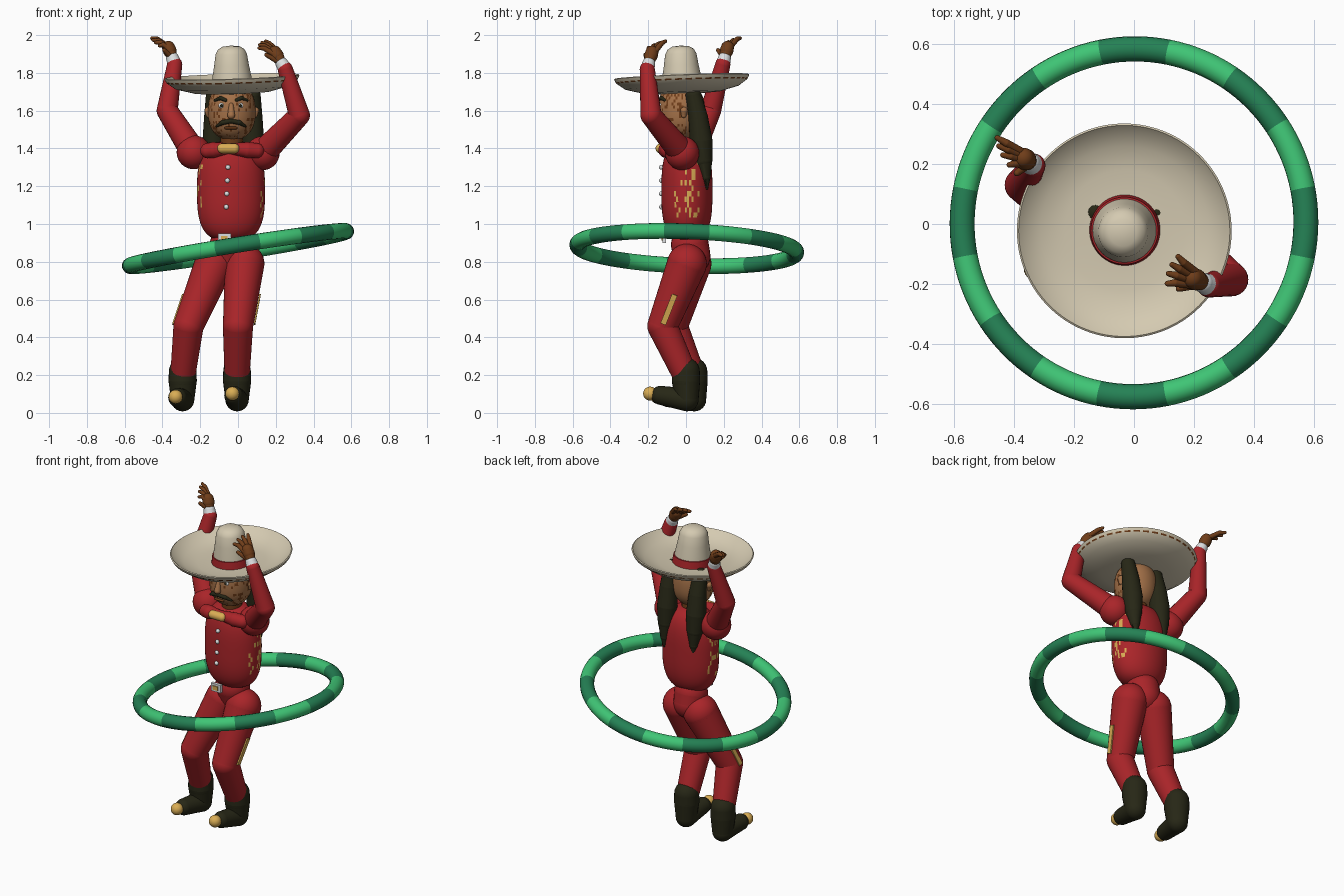
import bpy, bmesh, math, random
from mathutils import Vector, Matrix

random.seed(4)
cube = bpy.data.objects.get("Cube")
if cube:
    bpy.data.objects.remove(cube, do_unlink=True)


def material(name, *rgb):
    m = bpy.data.materials.new(name)
    m.use_nodes = True
    m.diffuse_color = (*rgb, 1)
    m.node_tree.nodes["Principled BSDF"].inputs["Base Color"].default_value = (*rgb, 1)
    return m


RED = material("red cloth", .40, .018, .022)
IVORY = material("ivory felt", .66, .59, .44)
GREEN = material("bright green", .05, .56, .18)
DARK_GREEN = material("dark green", .018, .22, .09)
BLACK = material("olive black", .02, .02, .008)
TAN = material("tan skin", .37, .165, .065)
BROWN = material("brown skin", .16, .047, .01)
GOLD = material("gold", .70, .42, .09)
SILVER = material("silver white", .72, .74, .75)


def finish(name, bm, *mats):
    bmesh.ops.remove_doubles(bm, verts=bm.verts, dist=1e-5)
    bmesh.ops.recalc_face_normals(bm, faces=bm.faces)
    me = bpy.data.meshes.new(name)
    bm.to_mesh(me)
    bm.free()
    for m in mats:
        me.materials.append(m)
    me.shade_smooth()
    me.set_sharp_from_angle(angle=math.radians(40))
    ob = bpy.data.objects.new(name, me)
    bpy.context.collection.objects.link(ob)
    return ob


def aligned(a, b):
    """Matrix at the middle of a-b with z along it."""
    d = b - a
    return Matrix.Translation((a + b) / 2) @ d.to_track_quat('Z', 'X').to_matrix().to_4x4()


def chain(name, points, mat, seg=24):
    """Balls at (x, y, z, radius) points, joined by tapered tubes."""
    bm = bmesh.new()
    for p in points:
        bmesh.ops.create_uvsphere(bm, u_segments=seg, v_segments=seg // 2, radius=p[3],
                                  matrix=Matrix.Translation(p[:3]))
    for p, q in zip(points, points[1:]):
        a, b = Vector(p[:3]), Vector(q[:3])
        bmesh.ops.create_cone(bm, segments=seg, radius1=p[3], radius2=q[3],
                              depth=(b - a).length, matrix=aligned(a, b))
    return finish(name, bm, mat)


def box(name, center, size, mat, matrix=None):
    bm = bmesh.new()
    m = matrix or Matrix.Translation(center)
    bmesh.ops.create_cube(bm, size=1, matrix=m @ Matrix.Diagonal((*size, 1)))
    return finish(name, bm, mat)


def lathe(name, profile, mats, center, seg=64, paint=lambda i, j: 0, closed=False, tilt=(0, 0), depth=1):
    """Spin a (radius, height) profile round z; paint gives the colour of each face."""
    bm = bmesh.new()
    rings = []
    for r, z in profile:
        rings.append([bm.verts.new((r * math.cos(a), depth * r * math.sin(a), z))
                      for a in (math.tau * i / seg for i in range(seg))])
    for j in range(len(rings) - (not closed)):
        lo, hi = rings[j], rings[(j + 1) % len(rings)]
        for i in range(seg):
            k = (i + 1) % seg
            bm.faces.new((lo[i], lo[k], hi[k], hi[i])).material_index = paint(i, j)
    ob = finish(name, bm, *mats)
    ob.location = center
    ob.rotation_euler = (tilt[0], tilt[1], 0)
    return ob


def barrel(radius, half, power, rings=28):
    out = []
    for j in range(rings + 1):
        t = -math.cos(math.pi * j / rings)
        out.append((radius * max(0, 1 - abs(t) ** power) ** (1 / power), half * t))
    return out


# Hoop with sixteen alternating bands
tube = [(.58 + .042 * math.cos(math.tau * k / 16), .042 * math.sin(math.tau * k / 16)) for k in range(16)]
lathe("hoop", tube, [DARK_GREEN, GREEN], (0, .004, .87), seg=128, closed=True,
      paint=lambda i, j: ((i + 4) // 8) % 2, tilt=(-.035, -.158))

# Torso with scattered embroidery on its flanks
def embroidery(i, j):
    flank = abs(math.cos(math.tau * (i + .5) / 72)) > .88
    return int(flank and 8 < j < 20 and random.random() < .2)

lathe("torso", barrel(.18, .265, 3), [RED, GOLD], (-.037, .005, 1.175), seg=72,
      paint=embroidery, depth=.75)
chain("pelvis", [(-.05, .02, .89, .10), (-.05, .035, .83, .095)], RED)

# Buttons and buckle
for n in range(4):
    z = 1.3 - .07 * n
    chain(f"button_{n + 1}", [(-.053 - .003 * n, -.13, z, .013)], SILVER, 12)
box("buckle", (-.072, -.115, .925), (.07, .02, .05), SILVER)
box("buckle_center", (-.072, -.127, .925), (.035, .008, .025), GOLD)

# Neck, head and face
chain("neck", [(-.035, -.01, 1.4, .06), (-.033, -.015, 1.52, .06)], BROWN)

def stubble(i, j):
    front = math.sin(math.tau * (i + .5) / 72) < -.75
    chance = .08 if front else .3
    return int(j < 24 and math.sin(math.tau * i / 72) < .2 and random.random() < chance)

lathe("head", barrel(.126, .15, 2.4), [TAN, BROWN], (-.033, -.025, 1.595), seg=72, paint=stubble)
chain("nose", [(-.036, -.145, 1.63, .012), (-.036, -.158, 1.575, .02)], TAN)
for side, label in ((1, "left"), (-1, "right")):
    x = -.037
    chain(f"{label}_eye", [(x + side * .05, -.13, 1.627, .016)], SILVER, 12)
    chain(f"{label}_pupil", [(x + side * .05, -.142, 1.627, .008)], BLACK, 12)
    chain(f"{label}_brow", [(x + side * .028, -.139, 1.655, .009), (x + side * .055, -.13, 1.667, .011),
                            (x + side * .085, -.11, 1.655, .007)], BLACK, 12)
    chain(f"{label}_moustache", [(x, -.148, 1.545, .012), (x + side * .045, -.14, 1.537, .013),
                                 (x + side * .075, -.122, 1.518, .006)], BLACK, 12)
    chain(f"{label}_ear", [(-.033 + side * .125, -.01, 1.6, .02), (-.033 + side * .122, -.012, 1.575, .014)], TAN, 12)
chain("mouth", [(-.065, -.138, 1.508, .007), (-.01, -.138, 1.508, .007)], BROWN, 12)

# Two long braids
for x, label in ((.078, "left"), (-.128, "right")):
    chain(f"{label}_braid", [(x, .04, 1.68, .042), (x, .065, 1.56, .052), (x, .08, 1.44, .06),
                             (x, .09, 1.34, .05), (x, .103, 1.25, .028), (x, .11, 1.19, .008)], BLACK)

# Broad hat: crown, turned-up brim with a stitched edge, and band
hat = [(0, .245), (.045, .24), (.07, .225), (.083, .2), (.092, .14), (.105, .07), (.11, .015),
       (.2, .015), (.28, .03), (.335, .065), (.352, .082), (.358, .078), (.351, .062),
       (.345, .054), (.3, .022), (.2, -.004), (.1, -.01), (0, -.01)]
lathe("hat", hat, [IVORY, BROWN], (-.03, -.02, 1.7), seg=120,
      paint=lambda i, j: int(j == 12 and i % 3 > 0), tilt=(.037, -.03))
lathe("hat_band", [(.109, .012), (.118, .014), (.112, .06), (.1, .062)], [RED],
      (-.03, -.02, 1.7), tilt=(.037, -.03))

# Bow at the collar
for side, label in ((1, "left"), (-1, "right")):
    chain(f"{label}_bow", [(-.05, -.115, 1.4, .027), (-.04 + side * .09, -.105, 1.392, .042),
                           (-.03 + side * .13, -.095, 1.388, .04)], RED)
chain("bow_knot", [(-.085, -.135, 1.4, .026), (-.018, -.135, 1.4, .026)], GOLD)


# Arms and hands
def arm(label, shoulder, elbow, wrist, palm, tip, spread, thumb):
    s, e, w, p, t, d = map(Vector, (shoulder, elbow, wrist, palm, tip, spread))
    chain(f"{label}_shoulder", [(*s, .09)], RED, 32)
    chain(f"{label}_sleeve", [(*s, .07), (*e, .056), (*w, .04)], RED)
    out = (p - w).normalized()
    c = w + out * .035
    chain(f"{label}_cuff", [(*(w + out * .01), .037), (*c, .034)], SILVER)
    chain(f"{label}_palm", [(*c, .025), (*p.lerp(c, .3), .036), (*p, .034)], BROWN)
    for n in range(4):
        k = (n - 1.5) / 1.5
        root = p + d * k * .45
        end = t + d * k - (t - p) * .12 * k * k
        bend = root.lerp(end, .55) + out * .014
        chain(f"{label}_finger_{n + 1}", [(*root, .015), (*bend, .013), (*end, .009)], BROWN, 12)
    chain(f"{label}_thumb", [(*c, .016), (*thumb, .011)], BROWN, 12)


arm("left", (.13, -.02, 1.375), (.325, -.185, 1.575), (.25, -.205, 1.82),
    (.195, -.18, 1.91), (.12, -.15, 1.955), (.018, .045, .018), (.15, -.215, 1.895))
arm("right", (-.235, .03, 1.38), (-.375, .13, 1.6), (-.335, .195, 1.845),
    (-.368, .22, 1.935), (-.445, .245, 1.968), (-.02, .045, .02), (-.39, .17, 1.92))


# Legs, boots and side stripes
def leg(label, side, hip, knee, ankle, toe):
    h, k, a, t = map(Vector, (hip, knee, ankle, toe))
    chain(f"{label}_leg", [(*h, .105), (*k, .08), (*a, .066)], RED, 32)
    heel = Vector((a.x, a.y + .005, .07))
    ball = heel.lerp(t, .72)
    chain(f"{label}_boot", [(*(a + Vector((0, 0, .03))), .073), (*(a - Vector((0, 0, .02))), .075),
                            (*heel, .062), (*heel.lerp(ball, .45), .056), (*ball, .05)], BLACK)
    chain(f"{label}_toe_cap", [(*t, .037)], GOLD)
    ends = [h.lerp(k, f) + Vector((side * (.105 - .025 * f) * 1.07, 0, 0)) for f in (.5, .97)]
    box(f"{label}_stripe", None, (.008, .03, (ends[1] - ends[0]).length), GOLD,
        Matrix.Translation((ends[0] + ends[1]) / 2)
        @ Vector((0, 0, 1)).rotation_difference(ends[0] - ends[1]).to_matrix().to_4x4())


leg("left", 1, (.035, .005, .79), (.0, -.125, .46), (-.005, .0, .19), (-.03, -.19, .102))
leg("right", -1, (-.125, .03, .79), (-.262, -.07, .46), (-.293, .04, .19), (-.33, -.15, .085))
